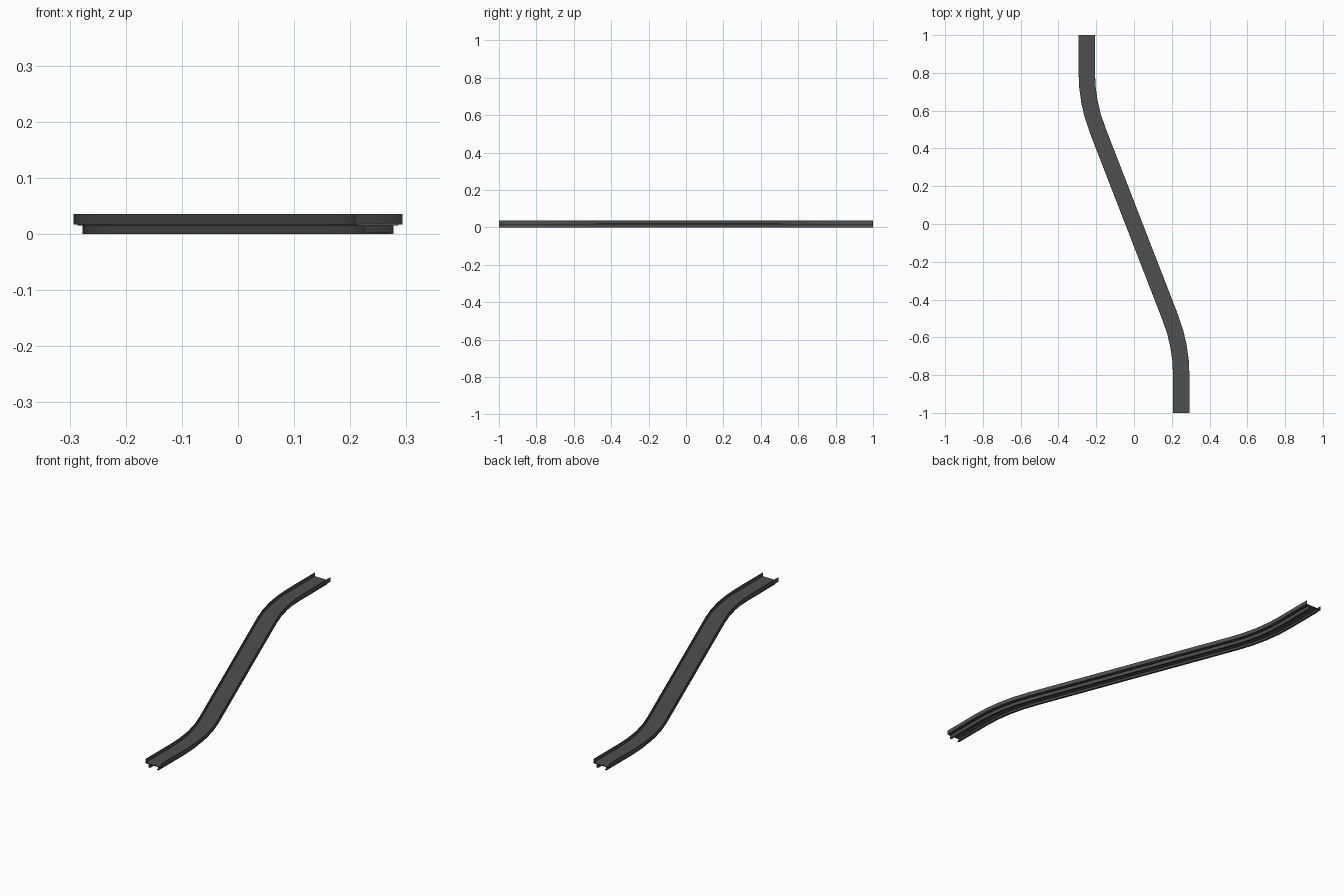
import bpy, bmesh, math
from mathutils import Vector

if "Cube" in bpy.data.objects:
    bpy.data.objects.remove(bpy.data.objects["Cube"])

# Material
plastic = bpy.data.materials.new("dark grey plastic")
plastic.diffuse_color = (0.08, 0.08, 0.08, 1)
plastic.use_nodes = True
plastic.node_tree.nodes["Principled BSDF"].inputs["Base Color"].default_value = plastic.diffuse_color

# S-shaped centre line: straight, arc, diagonal, arc, straight
ANGLE = math.radians(21.2)
RADIUS = 0.3 / math.sin(ANGLE)
STEPS = 4
half = [(-0.25, 1.0, 0.0)]
for i in range(STEPS + 1):
    a = ANGLE * i / STEPS
    half.append((-0.25 + RADIUS * (1 - math.cos(a)), 0.8 - RADIUS * math.sin(a), a))
path = half + [(-x, -y, a) for x, y, a in reversed(half)]


def sweep(name, profile):
    """Sweep a closed (offset, z) cross-section along the centre line."""
    bm = bmesh.new()
    rings = []
    for x, y, a in path:
        side = Vector((math.cos(a), math.sin(a), 0))
        rings.append([bm.verts.new(Vector((x, y, z)) + side * s) for s, z in profile])
    n = len(profile)
    for r0, r1 in zip(rings, rings[1:]):
        for i in range(n):
            j = (i + 1) % n
            bm.faces.new((r0[i], r0[j], r1[j], r1[i]))
    bm.faces.new(rings[0])
    bm.faces.new(rings[-1][::-1])
    bmesh.ops.recalc_face_normals(bm, faces=bm.faces)
    mesh = bpy.data.meshes.new(name)
    bm.to_mesh(mesh)
    bm.free()
    obj = bpy.data.objects.new(name, mesh)
    bpy.context.collection.objects.link(obj)
    mesh.materials.append(plastic)
    bpy.context.view_layer.objects.active = obj
    obj.select_set(True)
    bpy.ops.object.shade_smooth_by_angle(angle=math.radians(30))
    obj.select_set(False)


# Deck with raised side walls
right = [(0.036, 0.0155), (0.036, 0.017), (0.0435, 0.017), (0.0435, 0.036),
         (0.0405, 0.036), (0.0405, 0.0195)]
sweep("track_channel", right + [(-s, z) for s, z in reversed(right)])

# Connector rails under the deck, with inward lips
rail = [(0.027, 0.016), (0.027, 0), (0.018, 0), (0.018, 0.003),
        (0.0245, 0.003), (0.0245, 0.016)]
for name, sign in (("left_rail", -1), ("right_rail", 1)):
    sweep(name, [(sign * s, z) for s, z in rail])
